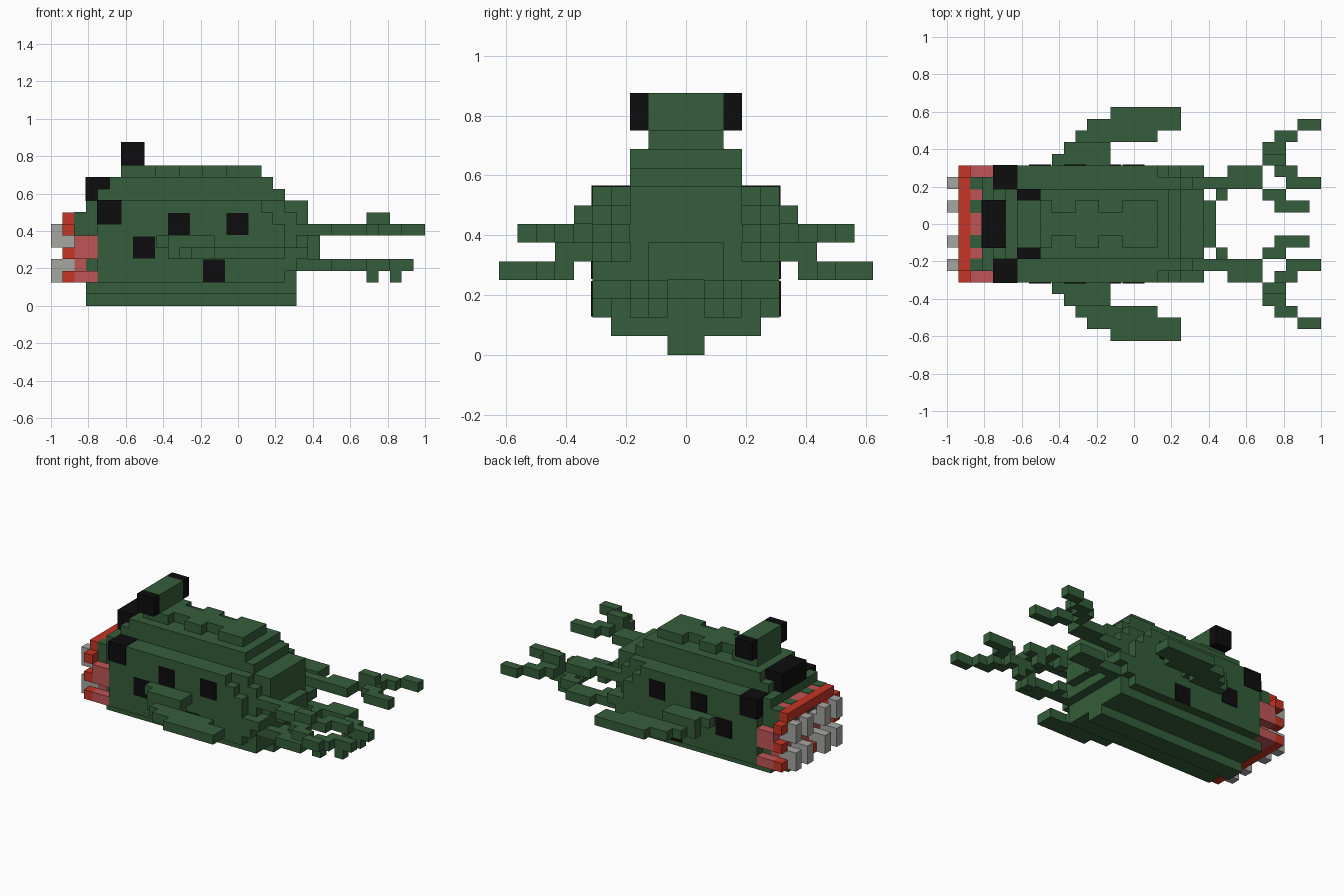
import bpy
import bmesh

U = 1 / 16  # edge of one block

cube = bpy.data.objects.get("Cube")
if cube:
    bpy.data.objects.remove(cube)


def material(name, r, g, b):
    mat = bpy.data.materials.new(name)
    mat.use_nodes = True
    mat.diffuse_color = (r, g, b, 1)
    mat.node_tree.nodes["Principled BSDF"].inputs["Base Color"].default_value = (r, g, b, 1)
    return mat


green = material("moss green", 0.036, 0.11, 0.043)
red = material("lip red", 0.56, 0.035, 0.018)
pink = material("gum pink", 0.52, 0.09, 0.095)
grey = material("tooth grey", 0.38, 0.38, 0.36)
black = material("eye black", 0.004, 0.004, 0.004)


def part(name, mat, boxes, mirrored=False, grow=0.0):
    """Blocks (x0, x1, y0, y1, z0, z1) in block units, optionally copied to -y."""
    bm = bmesh.new()
    copies = list(boxes)
    if mirrored:
        copies += [(a, b, -d, -c, e, f) for a, b, c, d, e, f in boxes]
    for box in copies:
        verts = bmesh.ops.create_cube(bm, size=1)["verts"]
        for v in verts:
            for axis in range(3):
                lo, hi = box[2 * axis] - grow, box[2 * axis + 1] + grow
                v.co[axis] = U * (hi if v.co[axis] > 0 else lo)
    mesh = bpy.data.meshes.new(name)
    bm.to_mesh(mesh)
    bm.free()
    mesh.materials.append(mat)
    obj = bpy.data.objects.new(name, mesh)
    bpy.context.collection.objects.link(obj)
    return obj


def layers(name, rows):
    """Centred slabs (x0, x1, half width, z0, z1)."""
    return part(name, green, [(a, b, -w, w, e, f) for a, b, w, e, f in rows])


# Keel and belly
layers("keel", [(-13, 5, 1, 0, 1), (-13, 5, 4, 1, 2)])

# Main hull: full-width core, narrower nose and stepped rounded rear
layers("hull", [
    (-12, 4, 5, 2, 3), (-12, 5, 5, 3, 4), (-12, 6, 5, 4, 5), (-12, 4, 5, 5, 7),
    (-12, 3, 5, 7, 8), (-12, 2, 5, 8, 9),
])
layers("nose", [(-13, -12, 4, 2, 9)])
layers("hull_rear", [
    (2, 5, 4, 2, 8), (2, 6, 3, 3, 9), (2, 4, 4, 8, 9), (5, 7, 2, 4, 6),
])

# Back and spine ridge
layers("back", [(-12, 4, 3, 9, 10), (-11, 3, 3, 10, 11)])
layers("spine", [(-10, 2, 1, 11, 12)]
       + [(a, b, 2, 11, 12) for a, b in ((-10, -7), (-5, -3), (-1, 2))])

# Eyes
layers("eye_bar", [(-10, -8, 2, 12, 14)])
part("top_eyes", black, [(-10, -8, 2, 3, 12, 14)], True)
part("side_eyes", black, [(-12, -10, 3, 5, 7, 9)], True, 0.05)
part("forehead_eye", black, [(-13, -11, -2, 2, 9, 11)], False, 0.04)

# Dark spots along both flanks
part("flank_spots", black,
     [(x, x + 1.9, 5, 5.08, z, z + 1.9)
      for x, z in ((-6, 6.05), (-1, 6.05), (-9, 4.05), (-3, 2.05))], True)

# Side fins: raised root, then lower blade sweeping backwards
part("fin_roots", green, [(-7, -2, 5, 6, 5, 6), (-6, -2, 6, 7, 5, 6)], True)
part("fin_blades", green,
     [(a, b, y, y + 1, 4, 5) for a, b, y in
      ((-6, -2, 6), (-5, 2, 7), (-4, 4, 8), (-2, 4, 9))], True)

# Upper tail fronds, forking outwards and inwards
part("upper_tail", green,
     [(a, b, y, y + 1, 6, 7) for a, b, y in
      ((5, 11, 3), (8, 11, 4), (11, 13, 6), (12, 14, 7), (14, 16, 8),
       (12, 14, 4), (13, 16, 3))] + [(11, 13, 5, 6, 7, 8), (11, 12, 5, 6, 6, 7)], True)

# Lower tail fronds with hanging tips
part("lower_tail", green,
     [(a, b, y, y + 1, 3, 4) for a, b, y in
      ((5, 11, 3), (7, 8, 2), (8, 11, 4), (11, 13, 2), (12, 15, 1))]
     + [(11, 12, 2, 3, 2, 3), (13, 14, 1, 2, 2, 3)], True)

# Mouth: gums, lips and teeth
part("gums", pink, [(-14, -13, -4, 4, 2, 8)])
part("gum_corners", pink, [(-14, -12, 4, 5, 4, 6), (-14, -12, 4, 5, 2, 3)], True)
part("tooth_roots", green,
     [(-14, -13, y, y + 1, 6, 8) for y in (1, 3)], True, 0.04)
part("lips", red, [(-15, -14, -4, 4, 7, 8), (-15, -14, -5, 5, 2, 3)])
part("lip_corners", red, [(-15, -14, 4, 5, 4, 5), (-15, -14, 3, 5, 6, 7)], True)
for label, tip, root in (("upper", 6, 5), ("lower", 2, 3)):
    part(label + "_teeth", grey,
         [box for y in (1, 3) for box in
          ((-16, -15, y, y + 1, tip, tip + 1), (-16, -14, y, y + 1, root, root + 1))], True)
